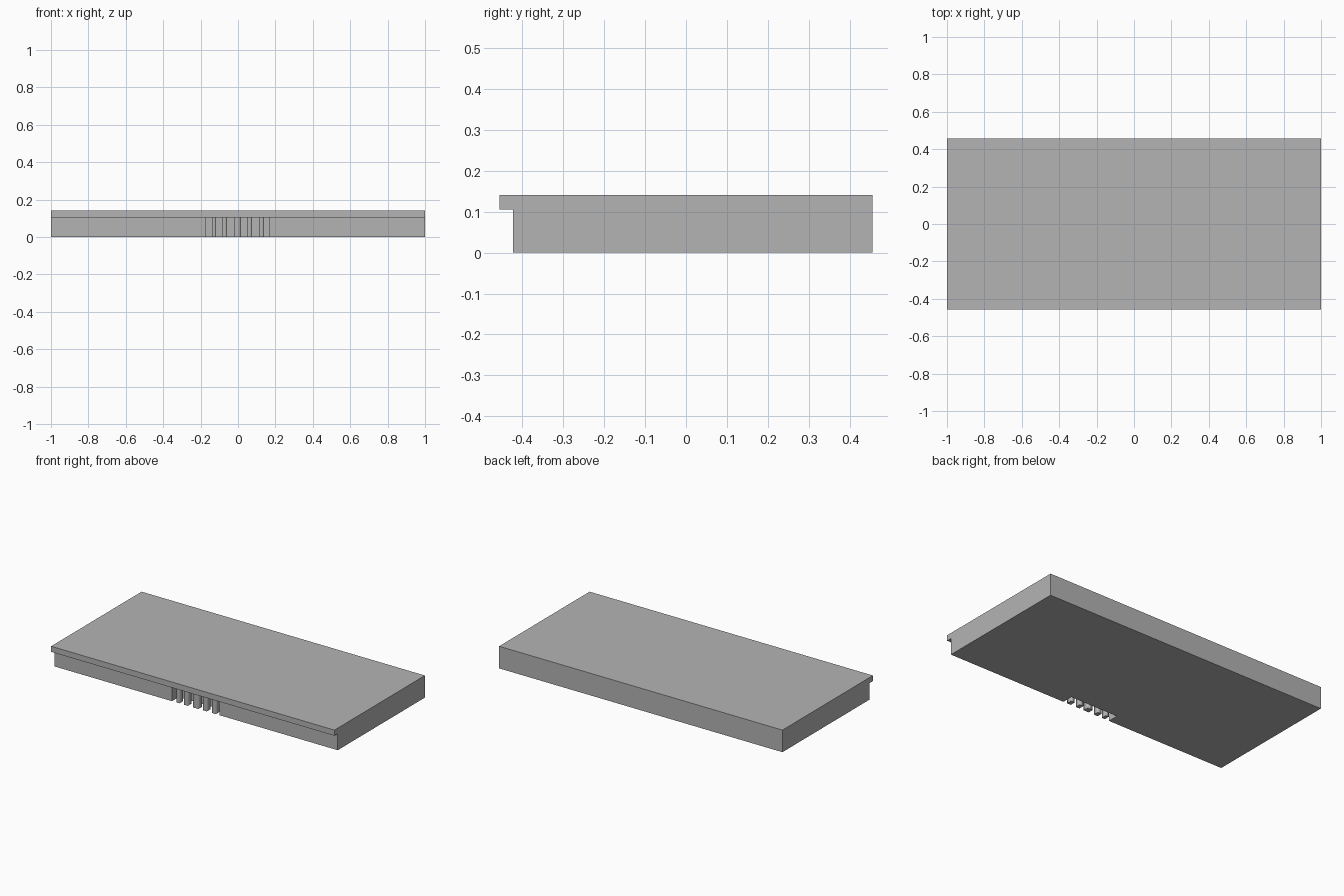
import bpy, bmesh

if "Cube" in bpy.data.objects:
    bpy.data.objects.remove(bpy.data.objects["Cube"])

grey = bpy.data.materials.new("dark_grey")
grey.diffuse_color = (0.455, 0.455, 0.455, 1)
grey.use_nodes = True
grey.node_tree.nodes["Principled BSDF"].inputs["Base Color"].default_value = grey.diffuse_color

def prism(name, profile, lo, hi, axis, smooth=False):
    """Extrude a closed 2D profile: along x (y,z points) or along z (x,y points)."""
    bm = bmesh.new()
    pts = [(lo, a, b) if axis == 'x' else (a, b, lo) for a, b in profile]
    face = bm.faces.new([bm.verts.new(p) for p in pts])
    ext = bmesh.ops.extrude_face_region(bm, geom=[face])
    vec = (hi - lo, 0, 0) if axis == 'x' else (0, 0, hi - lo)
    bmesh.ops.translate(bm, vec=vec, verts=[v for v in ext['geom'] if isinstance(v, bmesh.types.BMVert)])
    bmesh.ops.recalc_face_normals(bm, faces=bm.faces)
    for f in bm.faces:
        # pins: soft sides, flat ends
        f.smooth = smooth and abs(f.normal.z) < 0.5
    mesh = bpy.data.meshes.new(name)
    bm.to_mesh(mesh)
    bm.free()
    mesh.materials.append(grey)
    obj = bpy.data.objects.new(name, mesh)
    bpy.context.collection.objects.link(obj)
    return obj

def rect(a0, a1, b0, b1):
    return [(a0, b0), (a1, b0), (a1, b1), (a0, b1)]

BACK, FRONT, LIP, TOP, UNDER = 0.456, -0.423, -0.456, 0.141, 0.105

# Slab with an overhanging lip along the top front edge
slab = prism("slab", [(BACK, 0), (BACK, TOP), (LIP, TOP), (LIP, UNDER), (FRONT, UNDER), (FRONT, 0)],
             -1, 1, 'x')

# Recess in the front, open at the bottom and closed by the lip
cutter = prism("recess_cutter", rect(-0.17, 0.167, -0.47, FRONT + 0.07), -0.05, UNDER, 'z')
cutter.hide_render = True
cutter.hide_set(True)
cut = slab.modifiers.new("recess", 'BOOLEAN')
cut.operation = 'DIFFERENCE'
cut.solver = 'EXACT'
cut.object = cutter

# Row of contact pins standing in the recess
for i, (x0, x1) in enumerate([(-0.139, -0.117), (-0.086, -0.058), (-0.02, 0.017),
                              (0.049, 0.076), (0.113, 0.14)]):
    prism(f"pin_{i + 1}", rect(x0, x1, FRONT, FRONT + 0.035), 0, UNDER, 'z', smooth=True)
